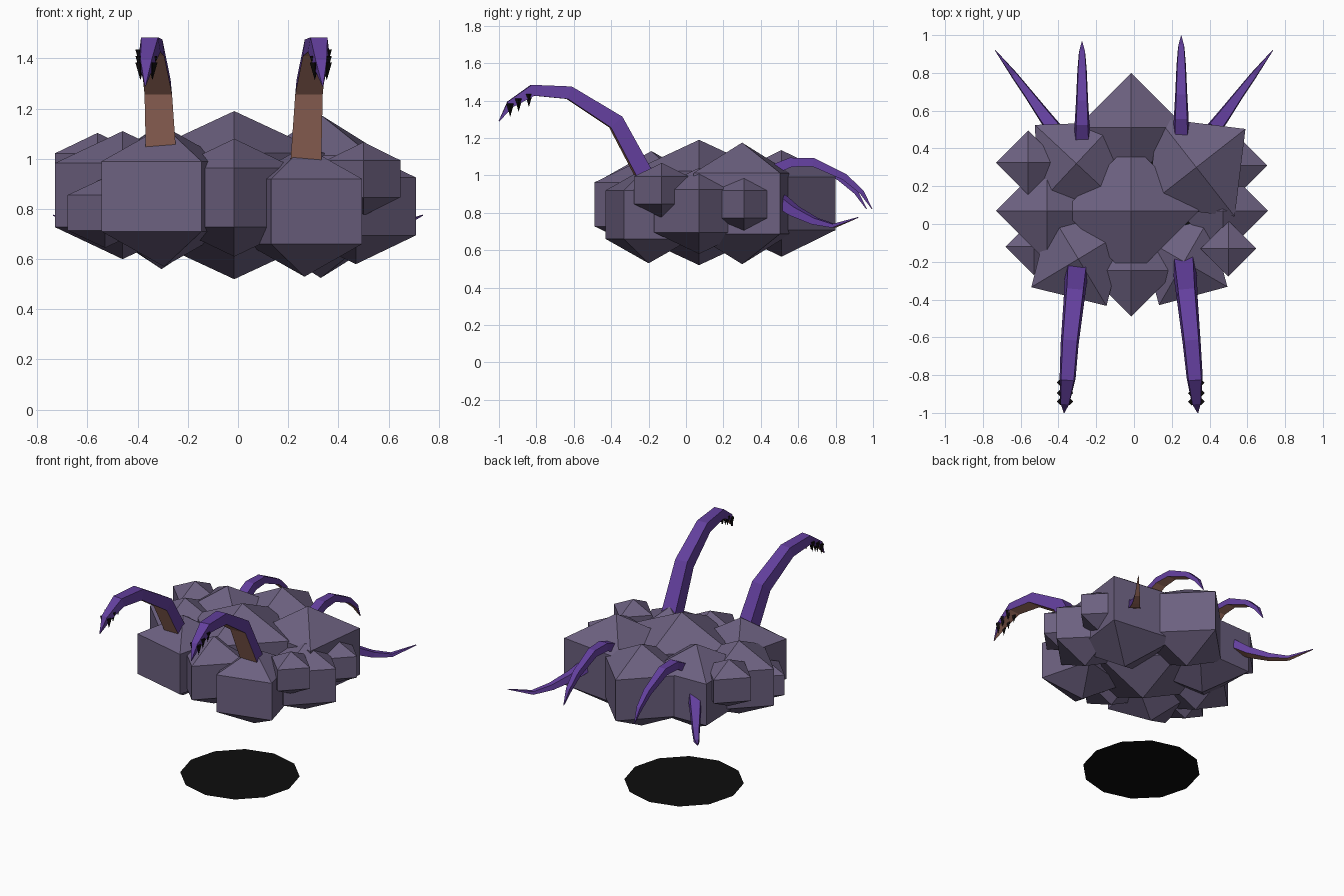
import bpy, bmesh, math
from mathutils import Vector, Matrix

if "Cube" in bpy.data.objects:
    bpy.data.objects.remove(bpy.data.objects["Cube"])


def material(name, rgb):
    m = bpy.data.materials.new(name)
    m.diffuse_color = (*rgb, 1)
    m.use_nodes = True
    m.node_tree.nodes["Principled BSDF"].inputs["Base Color"].default_value = m.diffuse_color
    return m


CLOUD = material("dusky cloud", (0.15, 0.118, 0.215))
PURPLE = material("violet skin", (0.125, 0.05, 0.34))
BROWN = material("pink brown underside", (0.46, 0.21, 0.155))
TOOTH = material("black claw", (0.004, 0.003, 0.003))
SHADE = material("black disc", (0.004, 0.004, 0.004))


def finish(bm, name, mats):
    bmesh.ops.recalc_face_normals(bm, faces=bm.faces[:])
    mesh = bpy.data.meshes.new(name)
    bm.to_mesh(mesh)
    bm.free()
    for m in mats:
        mesh.materials.append(m)
    ob = bpy.data.objects.new(name, mesh)
    bpy.context.collection.objects.link(ob)
    return ob


def lump(name, x, y, z, radius, half, angle=0):
    """Four-sided low ball: two square rings and two apexes."""
    bm = bmesh.new()
    rings = []
    for h in (-half / 2, half / 2):
        rings.append([bm.verts.new((x + radius * math.cos(math.radians(angle + 90 * i)),
                                    y + radius * math.sin(math.radians(angle + 90 * i)), z + h))
                      for i in range(4)])
    low, top = bm.verts.new((x, y, z - half)), bm.verts.new((x, y, z + half))
    for i in range(4):
        j = (i + 1) % 4
        bm.faces.new((rings[0][i], rings[0][j], rings[1][j], rings[1][i]))
        bm.faces.new((rings[0][j], rings[0][i], low))
        bm.faces.new((rings[1][i], rings[1][j], top))
    finish(bm, name, [CLOUD])


# Cloud body: centre, four axis lumps, four turned lumps, four small side lumps
lump("cloud_centre", -0.015, 0.07, 0.855, 0.36, 0.335)
lump("cloud_left", -0.46, 0.07, 0.855, 0.27, 0.255)
lump("cloud_right", 0.47, 0.07, 0.81, 0.24, 0.23)
lump("cloud_front", -0.015, -0.245, 0.845, 0.245, 0.235)
lump("cloud_back", -0.015, 0.51, 0.85, 0.29, 0.285)
lump("cloud_front_left", -0.295, -0.185, 0.85, 0.29, 0.28, 31)
lump("cloud_front_right", 0.265, -0.20, 0.79, 0.265, 0.26, -30)
lump("cloud_back_left", -0.305, 0.32, 0.85, 0.30, 0.29, 47)
lump("cloud_back_right", 0.33, 0.30, 0.85, 0.33, 0.325, 38)
lump("small_cloud_left_back", -0.56, 0.325, 0.94, 0.17, 0.163)
lump("small_cloud_left_front", -0.53, -0.12, 0.785, 0.15, 0.14)
lump("small_cloud_right_back", 0.55, 0.31, 0.845, 0.155, 0.147)
lump("small_cloud_right_front", 0.50, -0.13, 0.92, 0.148, 0.147)


def tentacle(name, pts, widths, thick):
    """Square tapering sweep whose underside is brown."""
    pts = [Vector(p) for p in pts]
    flat = pts[-1] - pts[0]
    flat.z = 0
    side = flat.cross(Vector((0, 0, 1))).normalized()
    bm = bmesh.new()
    rings = []
    n = len(pts)
    for i, p in enumerate(pts):
        a = (p - pts[max(i - 1, 0)]).normalized()
        b = (pts[min(i + 1, n - 1)] - p).normalized()
        up = side.cross(a + b).normalized()
        w, t = side * widths[i] / 2, up * thick[i] / 2
        rings.append([bm.verts.new(p + q) for q in
                      (-w - t, w - t, w * 0.8 + t, -w * 0.8 + t)])
    for a, b in zip(rings, rings[1:]):
        for i in range(4):
            j = (i + 1) % 4
            f = bm.faces.new((a[i], a[j], b[j], b[i]))
            f.material_index = 1 if i == 0 else 0
    bm.faces.new(rings[0][::-1])
    bm.faces.new(rings[-1])
    finish(bm, name, [PURPLE, BROWN])


for label, s, xs in (("left", -1, (-0.30, -0.315, -0.34, -0.352, -0.365, -0.37)),
                     ("right", 1, (0.265, 0.28, 0.305, 0.322, 0.33, 0.338))):
    # Front reaching tentacles
    yz = ((-0.205, 0.97), (-0.375, 1.285), (-0.625, 1.442), (-0.82, 1.455), (-0.94, 1.38), (-1.0, 1.29))
    tentacle("front_tentacle_" + label, [(x, y, z) for x, (y, z) in zip(xs, yz)],
             (0.125, 0.11, 0.095, 0.085, 0.055, 0.004), (0.09, 0.085, 0.07, 0.06, 0.04, 0.004))
    # Claws beneath the tip
    bm = bmesh.new()
    for y, z in ((-0.94, 1.348), (-0.895, 1.375), (-0.84, 1.40)):
        for dx in (-0.024, 0.024):
            bmesh.ops.create_cone(bm, segments=4, radius1=0.02, radius2=0, depth=0.07, cap_ends=True,
                                  matrix=Matrix.Translation((xs[4] + dx, y, z)) @ Matrix.Rotation(math.pi, 4, 'X'))
    finish(bm, "front_claws_" + label, [TOOTH])
    # Back drooping tentacles
    x = -0.275 if s < 0 else 0.25
    d = -0.02 if s < 0 else 0.01
    tentacle("back_tentacle_" + label,
             [(x, 0.44, 1.02), (x, 0.55 + d, 1.07), (x, 0.67 + d, 1.07), (x, 0.84 + d, 0.99),
              (x, 0.93 + d, 0.91), (x, 0.985 + d, 0.82)],
             (0.085, 0.078, 0.065, 0.05, 0.035, 0.004), (0.055, 0.05, 0.045, 0.035, 0.025, 0.004))
    # Thin outer back tentacles
    tentacle("outer_tentacle_" + label,
             [(s * 0.42, 0.50, 0.87), (s * 0.48, 0.58, 0.81), (s * 0.56, 0.69, 0.755),
              (s * 0.635, 0.79, 0.73), (s * 0.735, 0.92, 0.775)],
             (0.085, 0.07, 0.05, 0.035, 0.004), (0.06, 0.05, 0.035, 0.02, 0.004))

# Black disc on the ground
bm = bmesh.new()
bmesh.ops.create_circle(bm, cap_ends=True, segments=12, radius=0.38,
                        matrix=Matrix.Translation((-0.02, 0.05, 0)))
finish(bm, "ground_disc", [SHADE])
